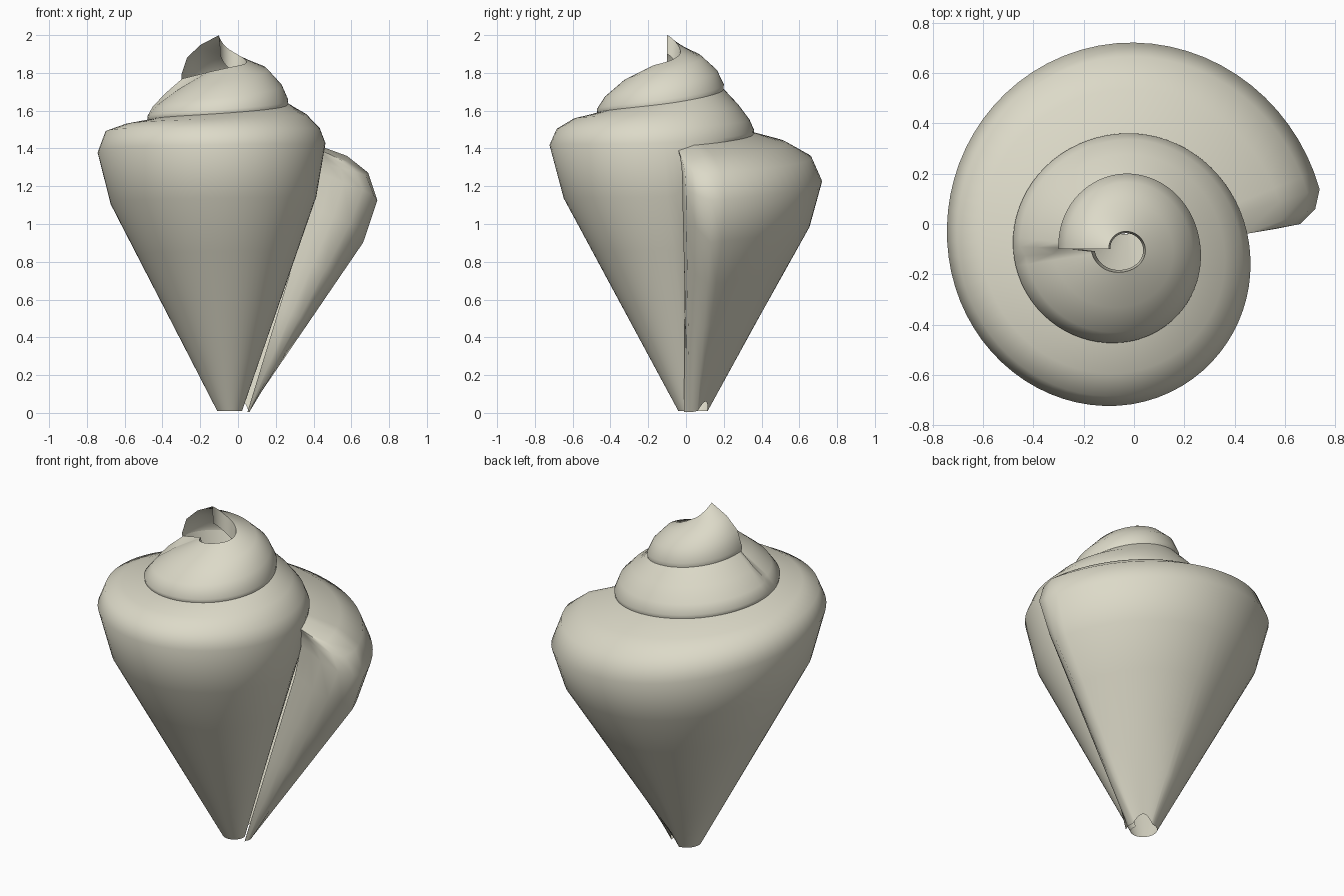
import bpy, bmesh, math
from mathutils import Vector

if "Cube" in bpy.data.objects:
    bpy.data.objects.remove(bpy.data.objects["Cube"])

# Shoulder spiral, one value per quarter turn, from the aperture to the apex
RADIUS = [.81, .82, .70, .62, .50, .46, .44, .37, .305, .30, .26]
HEIGHT = [1.11, 1.23, 1.385, 1.42, 1.43, 1.50, 1.57, 1.61, 1.66, 1.74, 1.79]
# Rim of the hollow core, for the last whorl only
CORE_R = [.13, .09, .085, .07, .06]
CORE_Z = [1.80, 1.83, 1.86, 1.92, 2.00]
# Radius of the narrow base, and the bulge of the ramp at two places
BASE_R = [.09, .08, .08, .075, .05, .045, .04, .04, .04, .04, .04]
BULGE_1 = [.5, .5, .65, .5, .38, .25, .25, .3, .38, .4, .43]
BULGE_2 = [.8, .8, .85, .82, .73, .6, .6, .68, .8, .8, .75]


def sample(table, deg):
    """Smooth interpolation through a quarter-turn table."""
    u = max(0, min(deg / 90, len(table) - 1))
    i = min(int(u), len(table) - 2)
    t = u - i
    a, b, c, d = (table[max(0, min(k, len(table) - 1))] for k in range(i - 1, i + 3))
    return b + .5 * t * (c - a + t * (2*a - 5*b + 4*c - d + t * (3*(b - c) + d - a)))


def around(cx, cy, r, deg, z):
    a = math.radians(deg)
    return Vector((cx + r * math.cos(a), cy + r * math.sin(a), z))


def shoulder(deg, scale=1.0, dz=0.0):
    return around(-.04, -.10, sample(RADIUS, deg) * scale, deg, sample(HEIGHT, deg) + dz)


def blend(a, b, h, v):
    return Vector((a.x + (b.x - a.x) * h, a.y + (b.y - a.y) * h, a.z + (b.z - a.z) * v))


def column(inner, suture, edge, base, b1, b2, drop=.2):
    """Cross-section: inner fold, sloping ramp, shoulder, straight side, base."""
    low = blend(edge, base, .11, drop)
    side = [low.lerp(base, k / 4) for k in range(1, 5)]
    return [inner, suture, blend(edge, suture, .5, b2), blend(edge, suture, .15, b1),
            edge, low] + side


columns = []

# Lip curling in behind the body whorl
lip_suture = Vector((.44, -.04, 1.39))
for x, y, z, bx, by in [(.42, -.005, 1.27, .05, -.01), (.49, -.015, 1.25, .05, .0),
                        (.56, -.02, 1.22, .055, .01), (.66, .0, 1.18, .06, .02),
                        (.72, .06, 1.15, .06, .035)]:
    columns.append(column(lip_suture - Vector((.01, 0, .05)), lip_suture.copy(),
                          Vector((x, y, z)), Vector((bx, by, .005)), .45, .75, .15))

# Spiralling whorls
steps = 176
for i in range(steps + 1):
    d = 17 + (900 - 17) * i / steps
    edge = shoulder(d)
    if d < 539:
        suture = shoulder(d + 360, .98, -.02)
        inner = shoulder(d + 360, .85, -.12)
    else:
        r, z = sample(CORE_R, d - 540), sample(CORE_Z, d - 540)
        suture = around(-.04, -.10, r, d, z)
        inner = around(-.04, -.10, r * .9, d, z - .1)
    # Base, with a small notch behind the lip
    notch = .05 * math.sin(math.pi * (d - 17) / 75) if d < 92 else 0
    base = around(-.03, .035, sample(BASE_R, d), d, .01 + notch)
    # Inside the shell the wall withdraws up into the spire
    rise = max(0, min(1, (d - 363) / 40))
    base = base.lerp(edge, .94 * rise)
    columns.append(column(inner, suture, edge, base, sample(BULGE_1, d), sample(BULGE_2, d)))

bm = bmesh.new()
grid = [[bm.verts.new(p) for p in col] for col in columns]
for a, b in zip(grid, grid[1:]):
    for j in range(len(a) - 1):
        bm.faces.new((a[j], a[j + 1], b[j + 1], b[j]))
bmesh.ops.remove_doubles(bm, verts=bm.verts, dist=.0005)
bmesh.ops.recalc_face_normals(bm, faces=bm.faces)
# Make the normals point outward
score = sum(f.normal.dot(Vector((f.calc_center_median().x, f.calc_center_median().y, 0)))
            * f.calc_area() for f in bm.faces)
if score < 0:
    bmesh.ops.reverse_faces(bm, faces=bm.faces)

mesh = bpy.data.meshes.new("spiral_shell")
bm.to_mesh(mesh)
bm.free()
shell = bpy.data.objects.new("spiral_shell", mesh)
bpy.context.collection.objects.link(shell)

# Cream colour
cream = bpy.data.materials.new("cream")
cream.diffuse_color = (.72, .70, .58, 1)
cream.use_nodes = True
cream.node_tree.nodes["Principled BSDF"].inputs["Base Color"].default_value = cream.diffuse_color
mesh.materials.append(cream)

bpy.context.view_layer.objects.active = shell
shell.select_set(True)
bpy.ops.object.shade_smooth_by_angle(angle=math.radians(60))
